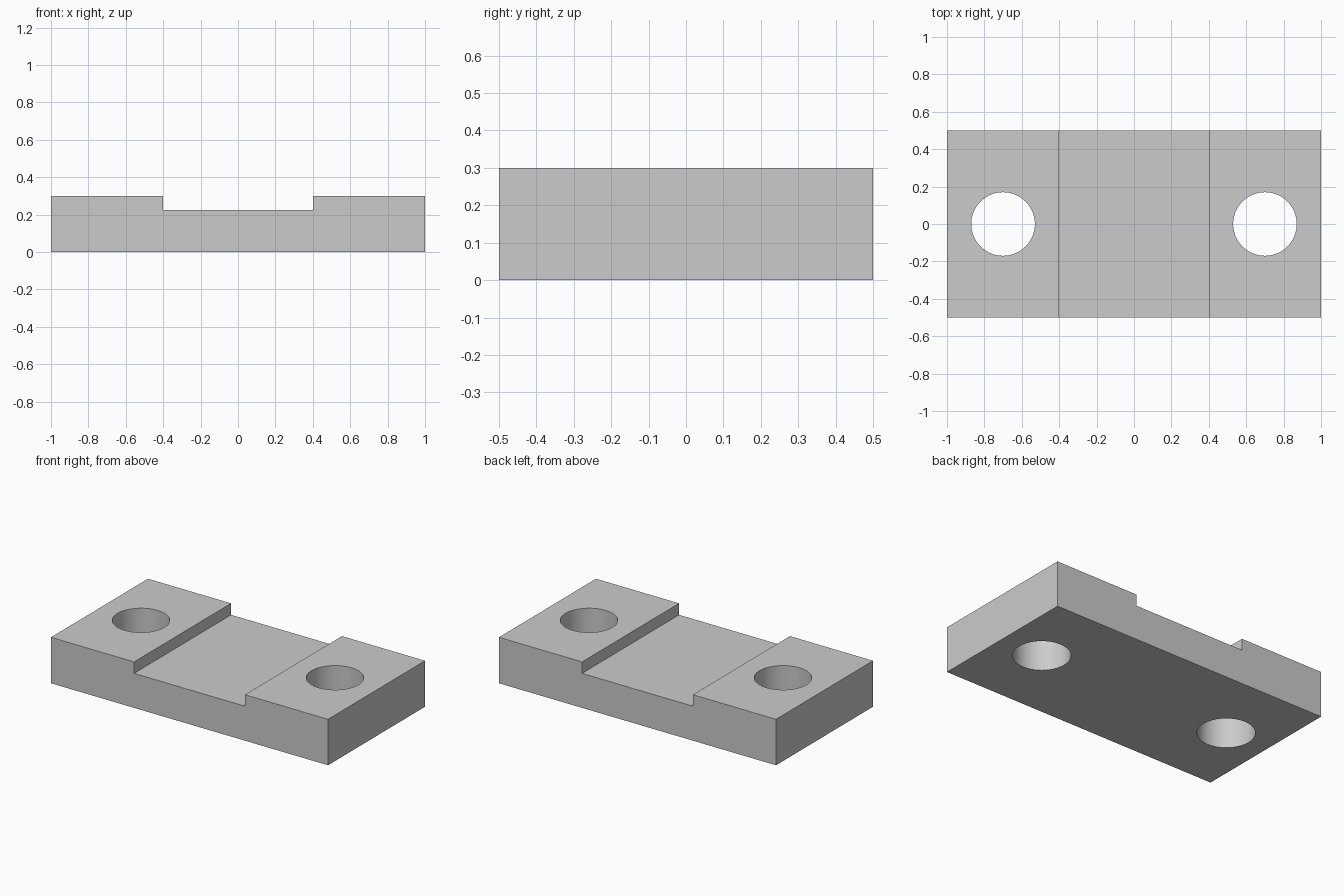
import bpy
import bmesh

cube = bpy.data.objects.get("Cube")
if cube:
    bpy.data.objects.remove(cube, do_unlink=True)

LENGTH, DEPTH, HEIGHT = 2.0, 1.0, 0.3
CHANNEL_HALF, CHANNEL_Z = 0.4, 0.225
HOLE_X, HOLE_RADIUS = 0.7, 0.17

grey = bpy.data.materials.new("plain grey")
grey.use_nodes = True
colour = (0.6, 0.6, 0.6, 1)
grey.diffuse_color = colour
grey.node_tree.nodes["Principled BSDF"].inputs["Base Color"].default_value = colour

# Plate: stepped front profile extruded from front to back
half = [(LENGTH / 2, 0), (LENGTH / 2, HEIGHT),
        (CHANNEL_HALF, HEIGHT), (CHANNEL_HALF, CHANNEL_Z)]
profile = half + [(-x, z) for x, z in reversed(half)]
bm = bmesh.new()
front = bm.faces.new([bm.verts.new((x, -DEPTH / 2, z)) for x, z in profile])
back = bmesh.ops.extrude_face_region(bm, geom=[front])["geom"]
bmesh.ops.translate(bm, vec=(0, DEPTH, 0),
                    verts=[v for v in back if isinstance(v, bmesh.types.BMVert)])
bmesh.ops.recalc_face_normals(bm, faces=bm.faces)
mesh = bpy.data.meshes.new("mounting_plate")
bm.to_mesh(mesh)
bm.free()
mesh.materials.append(grey)
plate = bpy.data.objects.new("mounting_plate", mesh)
bpy.context.collection.objects.link(plate)

# Through holes, one in each raised end
cutters = []
for side, x in (("right", -HOLE_X), ("left", HOLE_X)):
    bpy.ops.mesh.primitive_cylinder_add(vertices=64, radius=HOLE_RADIUS,
                                        depth=HEIGHT * 2, location=(x, 0, HEIGHT / 2))
    cutter = bpy.context.object
    cutter.name = side + "_hole_cutter"
    cutter.hide_render = True
    cutter.data.materials.append(grey)
    cutters.append(cutter)
    cut = plate.modifiers.new(side + "_hole", "BOOLEAN")
    cut.operation = "DIFFERENCE"
    cut.solver = "EXACT"
    cut.object = cutter

# Apply the cuts, then smooth the hole walls and keep the edges sharp
bpy.ops.object.select_all(action="DESELECT")
plate.select_set(True)
bpy.context.view_layer.objects.active = plate
for name in [m.name for m in plate.modifiers]:
    bpy.ops.object.modifier_apply(modifier=name)
for cutter in cutters:
    bpy.data.objects.remove(cutter, do_unlink=True)
bpy.ops.object.shade_smooth_by_angle()
